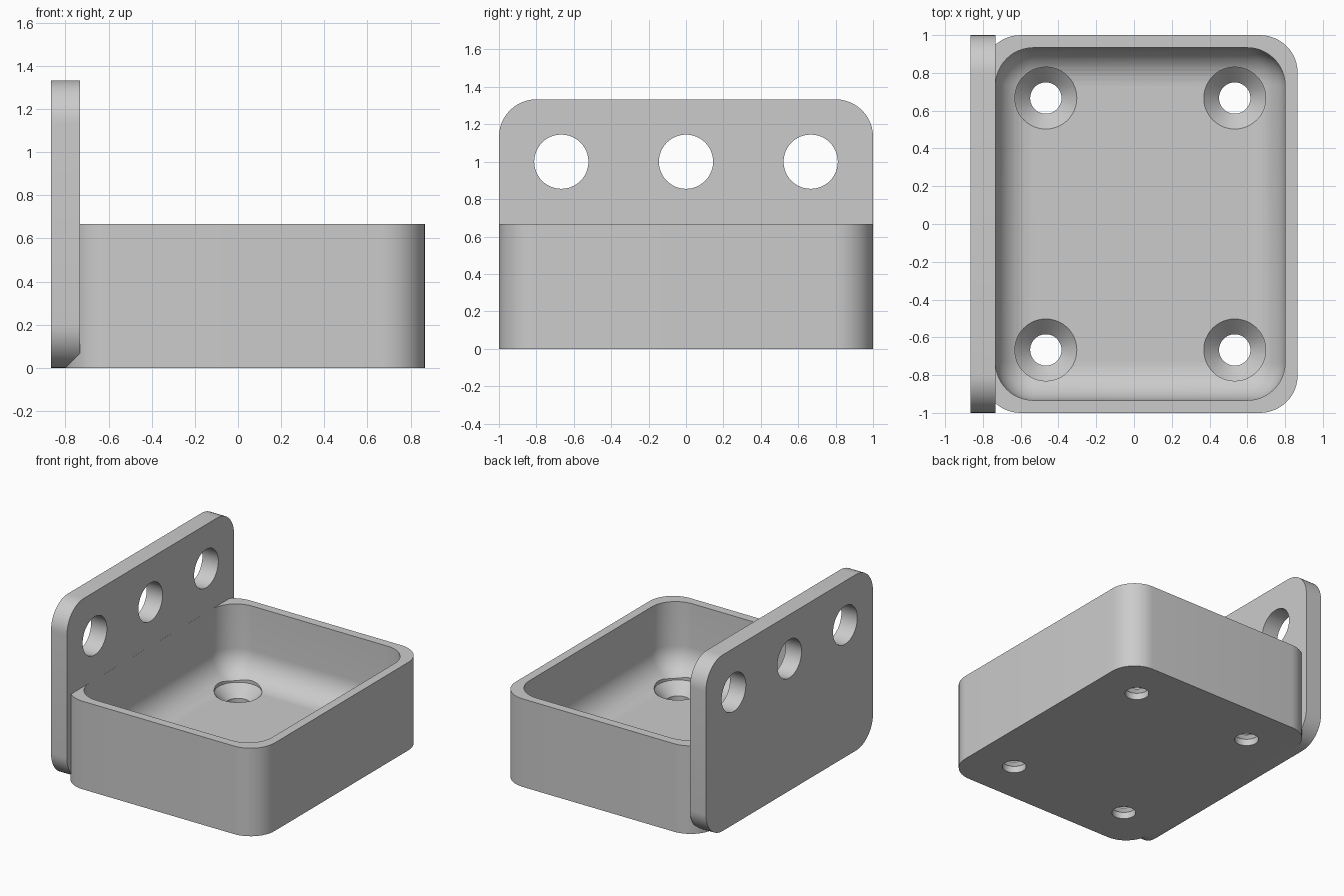
import bpy, bmesh, math
from mathutils import Vector, Matrix

if "Cube" in bpy.data.objects:
    bpy.data.objects.remove(bpy.data.objects["Cube"])

grey = bpy.data.materials.new("plain grey")
grey.use_nodes = True
COLOUR = (0.6, 0.6, 0.6, 1)
grey.diffuse_color = COLOUR
grey.node_tree.nodes["Principled BSDF"].inputs["Base Color"].default_value = COLOUR

RADIUS = 0.2
FLOOR = 0.1333
PLATE_FACE = -0.7333


def finish(name, bm):
    bmesh.ops.recalc_face_normals(bm, faces=bm.faces)
    mesh = bpy.data.meshes.new(name)
    bm.to_mesh(mesh)
    bm.free()
    mesh.materials.append(grey)
    obj = bpy.data.objects.new(name, mesh)
    bpy.context.collection.objects.link(obj)
    return obj


def rounded_block(name, low, high, rounded):
    """Block whose edges accepted by the rule 'rounded' get a round bevel."""
    low, high = Vector(low), Vector(high)
    bm = bmesh.new()
    bmesh.ops.create_cube(bm, size=1)
    bmesh.ops.scale(bm, verts=bm.verts, vec=high - low)
    bmesh.ops.translate(bm, verts=bm.verts, vec=(low + high) / 2)
    edges = [e for e in bm.edges if rounded(e.verts[0].co, e.verts[1].co)]
    bmesh.ops.bevel(bm, geom=edges, offset=RADIUS, offset_type='OFFSET',
                    segments=12, profile=0.5, affect='EDGES')
    return finish(name, bm)


def lathe(name, profile, location, axis='Z'):
    """Solid of revolution from (radius, height) points."""
    bm = bmesh.new()
    verts = [bm.verts.new((r, 0, h)) for r, h in profile]
    edges = [bm.edges.new(pair) for pair in zip(verts, verts[1:])]
    bmesh.ops.spin(bm, geom=verts + edges, cent=(0, 0, 0), axis=(0, 0, 1),
                   angle=math.tau, steps=48)
    bmesh.ops.remove_doubles(bm, verts=bm.verts, dist=1e-4)
    if axis == 'X':
        bmesh.ops.rotate(bm, verts=bm.verts, cent=(0, 0, 0),
                         matrix=Matrix.Rotation(math.pi / 2, 3, 'Y'))
    bmesh.ops.translate(bm, verts=bm.verts, vec=location)
    return finish(name, bm)


def combine(target, other, operation):
    mod = target.modifiers.new("combine", 'BOOLEAN')
    mod.operation, mod.object, mod.solver = operation, other, 'EXACT'
    bpy.context.view_layer.objects.active = target
    bpy.ops.object.modifier_apply(modifier=mod.name)
    bpy.data.objects.remove(other)


# Tray body and upright mounting plate
tray = rounded_block("tray_with_mounting_plate", (-0.8, -1, 0), (0.8667, 1, 0.6667),
                     lambda a, b: abs(a.z - b.z) > 0.1)
plate = rounded_block("plate", (-0.8667, -1, 0), (PLATE_FACE, 1, 1.3333),
                      lambda a, b: abs(a.x - b.x) > 0.1)
combine(tray, plate, 'UNION')

# Hollow with rounded walls and floor
hollow = rounded_block("hollow", (PLATE_FACE + 0.0004, -0.9333, FLOOR), (0.8, 0.9333, 1.1),
                       lambda a, b: min(a.z, b.z) < 0.5)
combine(tray, hollow, 'DIFFERENCE')

# Countersunk screw holes in the floor
screw = [(0, -0.1), (0.083, -0.1), (0.083, 0.05), (0.164, FLOOR), (0.164, 0.4), (0, 0.4)]
for x in (-0.4667, 0.5333):
    for y in (-0.6667, 0.6667):
        combine(tray, lathe("screw_hole", screw, (x, y, 0)), 'DIFFERENCE')

# Row of round holes through the plate
bore = [(0, -0.2), (0.145, -0.2), (0.145, 0.2), (0, 0.2)]
for y in (-0.6667, 0, 0.6667):
    combine(tray, lathe("plate_hole", bore, (-0.8, y, 1), 'X'), 'DIFFERENCE')

# Smooth curves, crisp edges
bpy.ops.object.select_all(action='DESELECT')
tray.select_set(True)
bpy.context.view_layer.objects.active = tray
bpy.ops.object.shade_smooth_by_angle(angle=math.radians(30))
